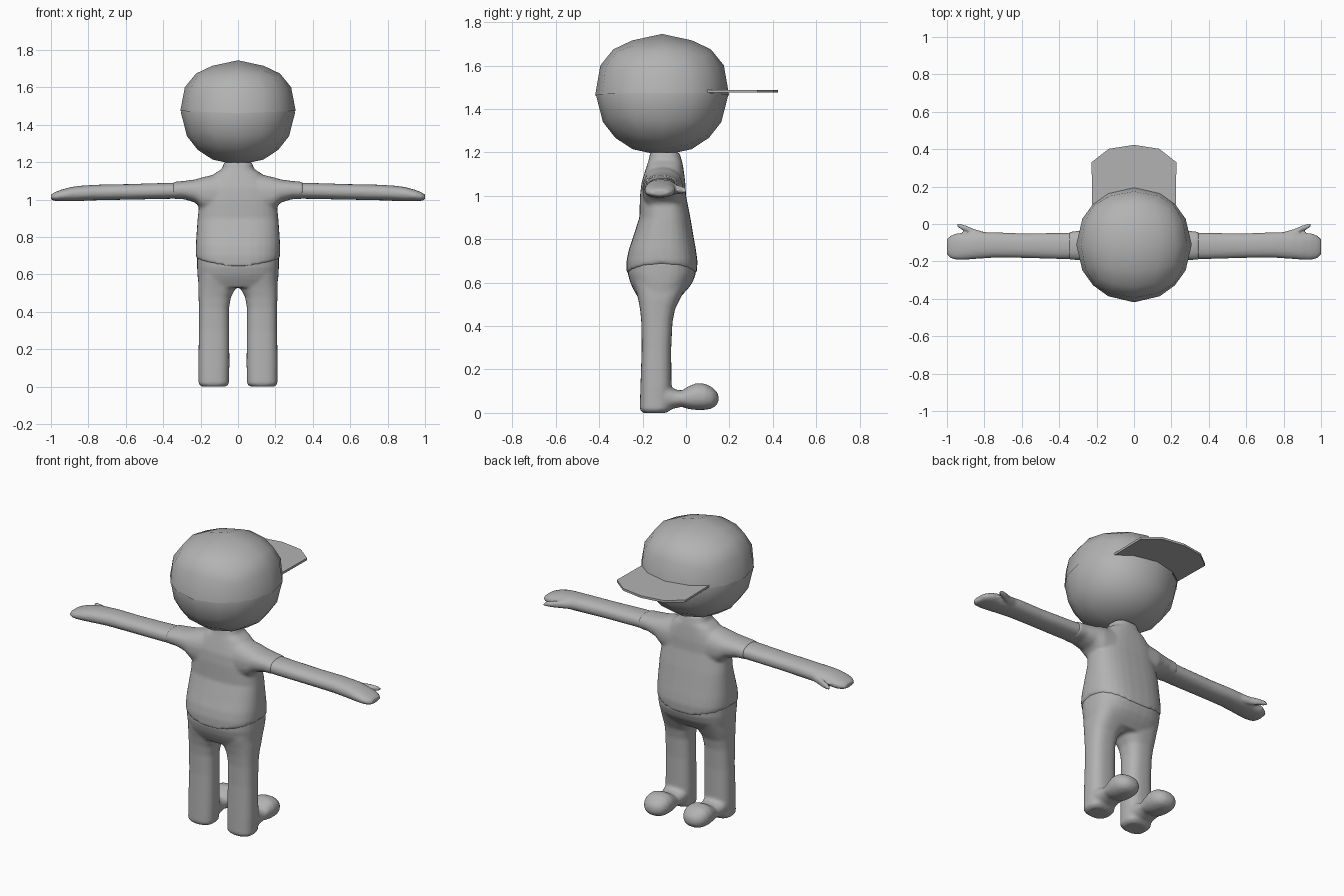
import bpy, bmesh, math
from mathutils import Vector

if "Cube" in bpy.data.objects:
    bpy.data.objects.remove(bpy.data.objects["Cube"])

grey = bpy.data.materials.new("plain grey")
grey.diffuse_color = (0.45, 0.45, 0.45, 1)
grey.use_nodes = True
grey.node_tree.nodes["Principled BSDF"].inputs["Base Color"].default_value = grey.diffuse_color


def finish(name, bm, smooth=True):
    bmesh.ops.recalc_face_normals(bm, faces=bm.faces)
    for f in bm.faces:
        f.smooth = smooth
    me = bpy.data.meshes.new(name)
    bm.to_mesh(me)
    bm.free()
    me.materials.append(grey)
    ob = bpy.data.objects.new(name, me)
    bpy.context.collection.objects.link(ob)
    return ob


def blend(ob, rounds):
    """Fuse overlapping volumes into one soft skin."""
    rm = ob.modifiers.new("fuse", 'REMESH')
    rm.mode = 'VOXEL'
    rm.voxel_size = 0.009
    rm.use_smooth_shade = True
    sm = ob.modifiers.new("soften", 'SMOOTH')
    sm.factor = 0.5
    sm.iterations = rounds


def loft(bm, axis, rings, power=2.3, n=32):
    """Closed tube; ring = (position on axis, centre a, centre b, half a, half b)."""
    loops = []
    for p, ca, cb, ha, hb in rings:
        loop = []
        for i in range(n):
            t = 2 * math.pi * i / n
            c, s = math.cos(t), math.sin(t)
            a = ca + ha * math.copysign(abs(c) ** (2 / power), c)
            b = cb + hb * math.copysign(abs(s) ** (2 / power), s)
            co = {'x': (p, a, b), 'y': (a, p, b), 'z': (a, b, p)}[axis]
            loop.append(bm.verts.new(co))
        loops.append(loop)
    for lo, hi in zip(loops, loops[1:]):
        for i in range(n):
            j = (i + 1) % n
            bm.faces.new((lo[i], lo[j], hi[j], hi[i]))
    bm.faces.new(loops[0][::-1])
    bm.faces.new(loops[-1])
    return loops


def span(p, lo_a, hi_a, lo_b, hi_b):
    return (p, (lo_a + hi_a) / 2, (lo_b + hi_b) / 2, (hi_a - lo_a) / 2, (hi_b - lo_b) / 2)


# Shirt: torso with curved hem, neck and two sleeves
bm = bmesh.new()
torso = [(0.64, 0.222, -0.274, 0.05), (0.70, 0.226, -0.274, 0.053), (0.75, 0.226, -0.264, 0.046),
         (0.80, 0.223, -0.247, 0.037), (0.90, 0.216, -0.215, 0.02), (1.0, 0.205, -0.212, 0.0),
         (1.06, 0.19, -0.205, -0.003), (1.10, 0.165, -0.193, -0.008), (1.14, 0.125, -0.18, -0.014),
         (1.165, 0.085, -0.172, -0.02), (1.20, 0.075, -0.165, -0.03)]
loops = loft(bm, 'z', [span(z, -w, w, y0, y1) for z, w, y0, y1 in torso], 2.6)
for v in loops[0]:
    v.co.z += 0.045 * (v.co.x / 0.22) ** 2
for s in (-1, 1):
    loft(bm, 'x', [span(s * x, y0, y1, z0, z1) for x, y0, y1, z0, z1 in (
        (0.10, -0.20, -0.01, 0.90, 1.14), (0.19, -0.20, -0.015, 0.945, 1.12),
        (0.23, -0.197, -0.025, 0.985, 1.108), (0.29, -0.193, -0.036, 1.003, 1.10),
        (0.35, -0.191, -0.042, 1.004, 1.095))])
blend(finish("shirt", bm), 5)

# Bare arms with mitten hand and thumb
for s, side in ((-1, "left"), (1, "right")):
    bm = bmesh.new()
    loft(bm, 'x', [span(s * x, y0, y1, z0, z1) for x, y0, y1, z0, z1 in (
        (0.30, -0.187, -0.045, 1.006, 1.092), (0.40, -0.187, -0.048, 1.004, 1.089),
        (0.60, -0.181, -0.05, 1.0, 1.083), (0.75, -0.18, -0.044, 0.997, 1.08),
        (0.85, -0.187, -0.043, 0.993, 1.074), (0.90, -0.191, -0.05, 0.992, 1.066),
        (0.95, -0.191, -0.05, 0.992, 1.052), (0.98, -0.183, -0.062, 0.994, 1.04),
        (1.0, -0.165, -0.08, 1.0, 1.028))])
    loft(bm, 'x', [span(s * x, y0, y1, z0, z1) for x, y0, y1, z0, z1 in (
        (0.80, -0.09, -0.043, 1.01, 1.06), (0.86, -0.06, -0.026, 1.007, 1.05),
        (0.90, -0.04, -0.008, 1.008, 1.045), (0.93, -0.025, 0.001, 1.01, 1.04),
        (0.945, -0.015, 0.002, 1.014, 1.034))])
    blend(finish(side + "_arm", bm), 2)

# Trousers: hips, two legs and feet
bm = bmesh.new()
loft(bm, 'z', [span(z, -w, w, y0, y1) for z, w, y0, y1 in (
    (0.53, 0.208, -0.22, -0.03), (0.57, 0.214, -0.243, 0.008), (0.60, 0.217, -0.257, 0.03),
    (0.64, 0.219, -0.268, 0.045), (0.70, 0.219, -0.268, 0.047))], 2.6)
for s in (-1, 1):
    loft(bm, 'z', [span(z, s * x0, s * x1, y0, y1) for z, x0, x1, y0, y1 in (
        (0.0, 0.065, 0.195, -0.20, -0.09), (0.015, 0.048, 0.211, -0.213, -0.07),
        (0.12, 0.046, 0.212, -0.21, -0.067), (0.30, 0.047, 0.209, -0.204, -0.068),
        (0.42, 0.048, 0.209, -0.206, -0.062), (0.48, 0.038, 0.211, -0.212, -0.05),
        (0.53, 0.01, 0.213, -0.222, -0.025), (0.60, -0.01, 0.21, -0.24, 0.01))], 2.6)
    loft(bm, 'y', [span(y, s * (0.13 - w), s * (0.13 + w), z0, z1) for y, w, z0, z1 in (
        (-0.15, 0.075, 0.003, 0.13), (-0.09, 0.075, 0.012, 0.13), (-0.055, 0.07, 0.02, 0.11),
        (-0.02, 0.069, 0.028, 0.102), (0.01, 0.074, 0.018, 0.122), (0.05, 0.08, 0.013, 0.138),
        (0.09, 0.078, 0.014, 0.134), (0.12, 0.066, 0.02, 0.118), (0.14, 0.045, 0.035, 0.1),
        (0.15, 0.02, 0.05, 0.08))])
blend(finish("trousers", bm), 5)


# Head and cap: a cube cut four ways, rounded to a ball
def ball(size):
    bm = bmesh.new()
    bmesh.ops.create_cube(bm, size=2)
    bmesh.ops.subdivide_edges(bm, edges=bm.edges[:], cuts=3, use_grid_fill=True)
    for v in bm.verts:
        d = v.co.normalized()
        v.co = Vector((0.305 * d.x, 0.305 * d.y, 0.28 * d.z)) * size
    return bm


def place(bm, z):
    bmesh.ops.translate(bm, verts=bm.verts, vec=(0, -0.11, z))


bm = ball(1.0)
place(bm, 1.465)
finish("head", bm)

bm = ball(1.012)
bmesh.ops.delete(bm, geom=[v for v in bm.verts if v.co.z < -0.01], context='VERTS')
for v in bm.verts:
    d = math.hypot(v.co.x, v.co.y)
    if v.co.z < 0.01:
        v.co.z += 0.012 * abs(v.co.x) / 0.305   # edge lifts over the ears
    elif d > 0.18:
        v.co.z += 0.012                         # fuller crown
        v.co.x *= 1.03
        v.co.y *= 1.03
place(bm, 1.462)
finish("cap", bm)

# Flat brim
bm = bmesh.new()
half = [(0.0, 0.423), (0.135, 0.402), (0.227, 0.33), (0.223, 0.09)]
outline = [(-x, y) for x, y in half[:0:-1]] + half + [(0.0, 0.14)]
face = bm.faces.new([bm.verts.new((x, y, 1.475)) for x, y in outline])
top = bmesh.ops.extrude_face_region(bm, geom=[face])["geom"]
bmesh.ops.translate(bm, verts=[g for g in top if isinstance(g, bmesh.types.BMVert)], vec=(0, 0, 0.013))
finish("cap_brim", bm, smooth=False)
